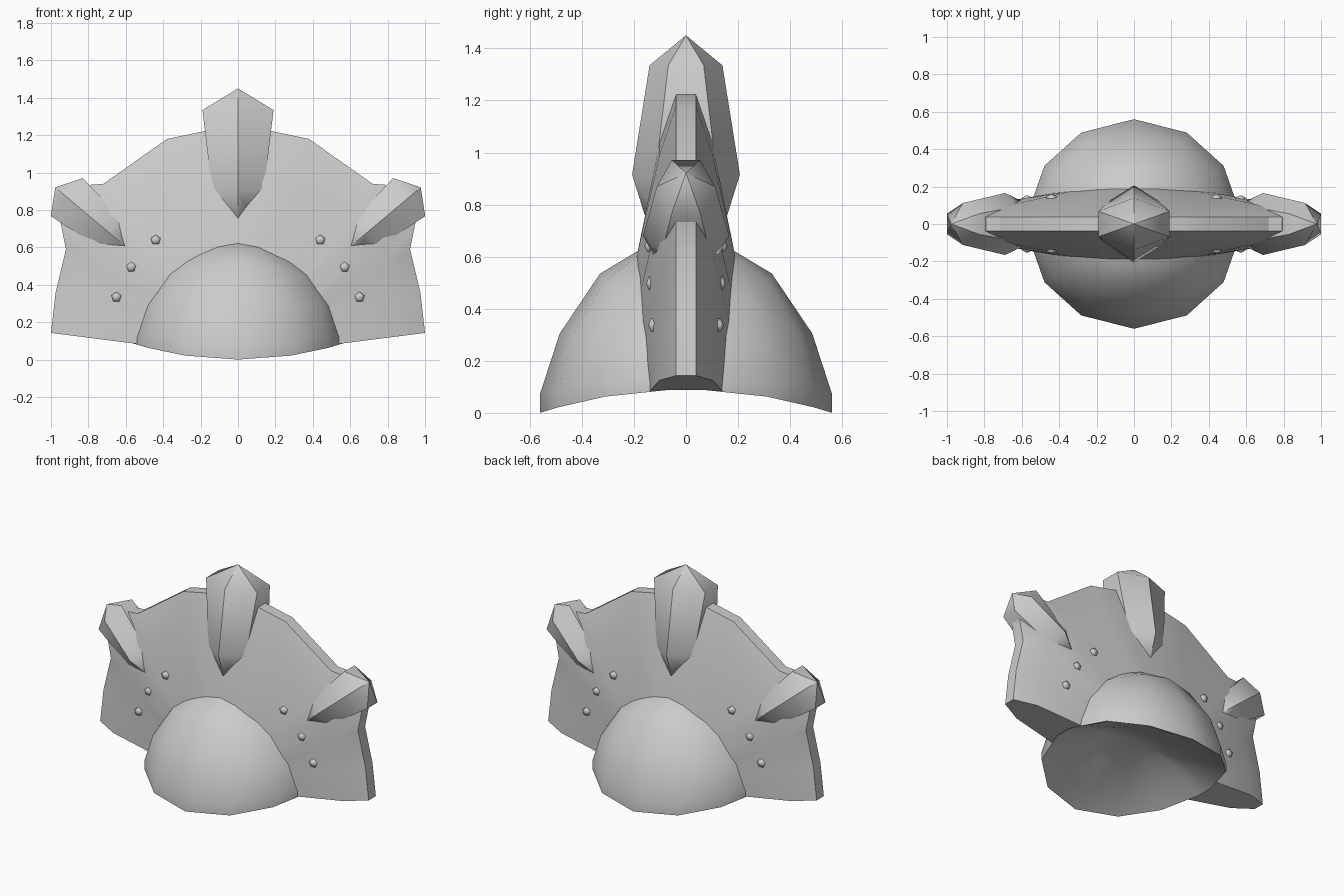
import bpy, bmesh
from math import sin, cos, radians
from mathutils import Matrix, Vector

if "Cube" in bpy.data.objects:
    bpy.data.objects.remove(bpy.data.objects["Cube"])


def make(name, rings, caps=True, smooth=None):
    """Loft a list of rings; one-point rings become tips."""
    bm = bmesh.new()
    vr = [[bm.verts.new(p) for p in r] for r in rings]
    for a, b in zip(vr, vr[1:]):
        n = max(len(a), len(b))
        for i in range(n):
            j = (i + 1) % n
            f = []
            for v in (a[i % len(a)], a[j % len(a)], b[j % len(b)], b[i % len(b)]):
                if v not in f:
                    f.append(v)
            bm.faces.new(f)
    if caps:
        for r in (vr[0], vr[-1]):
            if len(r) > 2:
                bm.faces.new(r)
    bmesh.ops.recalc_face_normals(bm, faces=bm.faces)
    me = bpy.data.meshes.new(name)
    bm.to_mesh(me)
    bm.free()
    ob = bpy.data.objects.new(name, me)
    bpy.context.collection.objects.link(ob)
    if smooth:
        bpy.ops.object.select_all(action='DESELECT')
        bpy.context.view_layer.objects.active = ob
        ob.select_set(True)
        bpy.ops.object.shade_smooth_by_angle(angle=radians(smooth))
    return ob


# Dome: front/back profile blends to a fuller side profile; shallow hollow underneath
quarter = [0, 30, 57, 84]
angles = quarter + [180 - a for a in reversed(quarter)]
angles += [a + 180 for a in angles[1:-1]]


def dome_ring(front, side):
    pts = []
    for a in angles:
        s, c = sin(radians(a)), cos(radians(a))
        w = min(1, 1.6 * s * s)
        r, z = Vector(front).lerp(Vector(side), w)
        pts.append((r * s, r * c, z))
    return pts


shell = [dome_ring((0.56, 0.075), (0.571, 0.12)), dome_ring((0.485, 0.305), (0.52, 0.29)),
         dome_ring((0.33, 0.535), (0.412, 0.455)), dome_ring((0.18, 0.625), (0.255, 0.58)),
         [(0, 0, 0.65)]]
rim = [(x, y, 0.09 - 0.285 * y * y) for x, y, z in dome_ring((0.56, 0), (0.571, 0))]
hollow = [[(x * k, y * k, z + h) for x, y, z in rim] for k, h in ((0.4, 0.14), (0.75, 0.08))]
make("dome", [[(0, 0, 0.25)]] + hollow + [rim] + shell, smooth=50)

# Temporary solid that trims the plate where it meets the dome
cutter = make("dome_cutter", [[(x, y, -0.2) for x, y, z in rim]] + shell)
cutter.hide_render = True

# Lens-shaped scalloped crest plate: spokes from the dome to the outline
inner = [(0.52, 0.082), (0.49, 0.19), (0.45, 0.28), (0.43, 0.35),
         (0.36, 0.43), (0.33, 0.46), (0.2, 0.55), (0.1, 0.6)]
outer = [(1.0, 0.143), (0.975, 0.36), (0.92, 0.59), (0.95, 0.74),
         (0.79, 0.935), (0.72, 0.94), (0.38, 1.18), (0.18, 1.222)]
spokes = list(zip(inner, outer))
spokes += [((-i[0], i[1]), (-o[0], o[1])) for i, o in reversed(spokes)]
sections = []
for i, o in spokes:
    mid = Vector(i).lerp(Vector(o), 0.7)
    yi = 0.141 + 0.05 * (i[1] - 0.09) / 0.53
    half = [(i[0], yi, i[1]), (mid.x, 0.102, mid.y), (o[0], 0.038, o[1])]
    sections.append([(x, -y, z) for x, y, z in half] + half[::-1])
plate = make("crest_plate", sections, smooth=30)
cut = plate.modifiers.new("cut", 'BOOLEAN')
cut.operation, cut.solver, cut.object = 'DIFFERENCE', 'EXACT', cutter
bpy.context.view_layer.objects.active = plate
bpy.ops.object.modifier_apply(modifier="cut")
bpy.data.objects.remove(cutter)


# Six-sided crystal spikes: one shape, the side pair scaled and tilted
def crystal(name, apex, tilt, s, sy):
    def ring(ridge, w, d, z):
        return [(0, -ridge, z), (w, -d, z), (w, d, z), (0, ridge, z), (-w, d, z), (-w, -d, z)]
    ob = make(name, [[(0, 0, 0)], ring(0.14, 0.19, 0.068, -0.115),
                     ring(0.207, 0.14, 0.118, -0.535), ring(0.143, 0.09, 0.08, -0.74)])
    me = ob.data
    me.polygons.foreach_set("use_smooth", [True] * len(me.polygons))
    for e in me.edges:  # crisp lengthwise ridges, soft crosswise bends
        za, zb = (me.vertices[v].co.z for v in e.vertices)
        e.use_edge_sharp = abs(za - zb) > 0.02
    m = Matrix.Translation(apex) @ Matrix.Rotation(radians(tilt), 4, 'Y')
    me.transform(m @ Matrix.Diagonal((s, sy, s, 1)))


crystal("center_crystal", (0, 0, 1.45), 0, 1, 1)
for side, label in ((1, "right"), (-1, "left")):
    crystal(label + "_crystal", (side * 0.977, 0, 0.921), side * 50, 0.7, 0.8)

# Small studs on both faces of the plate
for n, (x, y, z) in enumerate([(0.44, 0.146, 0.64), (0.57, 0.14, 0.495), (0.65, 0.132, 0.335)]):
    for sx in (1, -1):
        for sy in (1, -1):
            def ring(r, d):
                return [(sx * x + r * sin(radians(72 * k)), sy * (y + d),
                         z + r * cos(radians(72 * k))) for k in range(5)]
            make("stud_%d" % n, [ring(0.028, -0.02), ring(0.028, 0.002),
                                 [(sx * x, sy * (y + 0.014), z)]], smooth=80)
